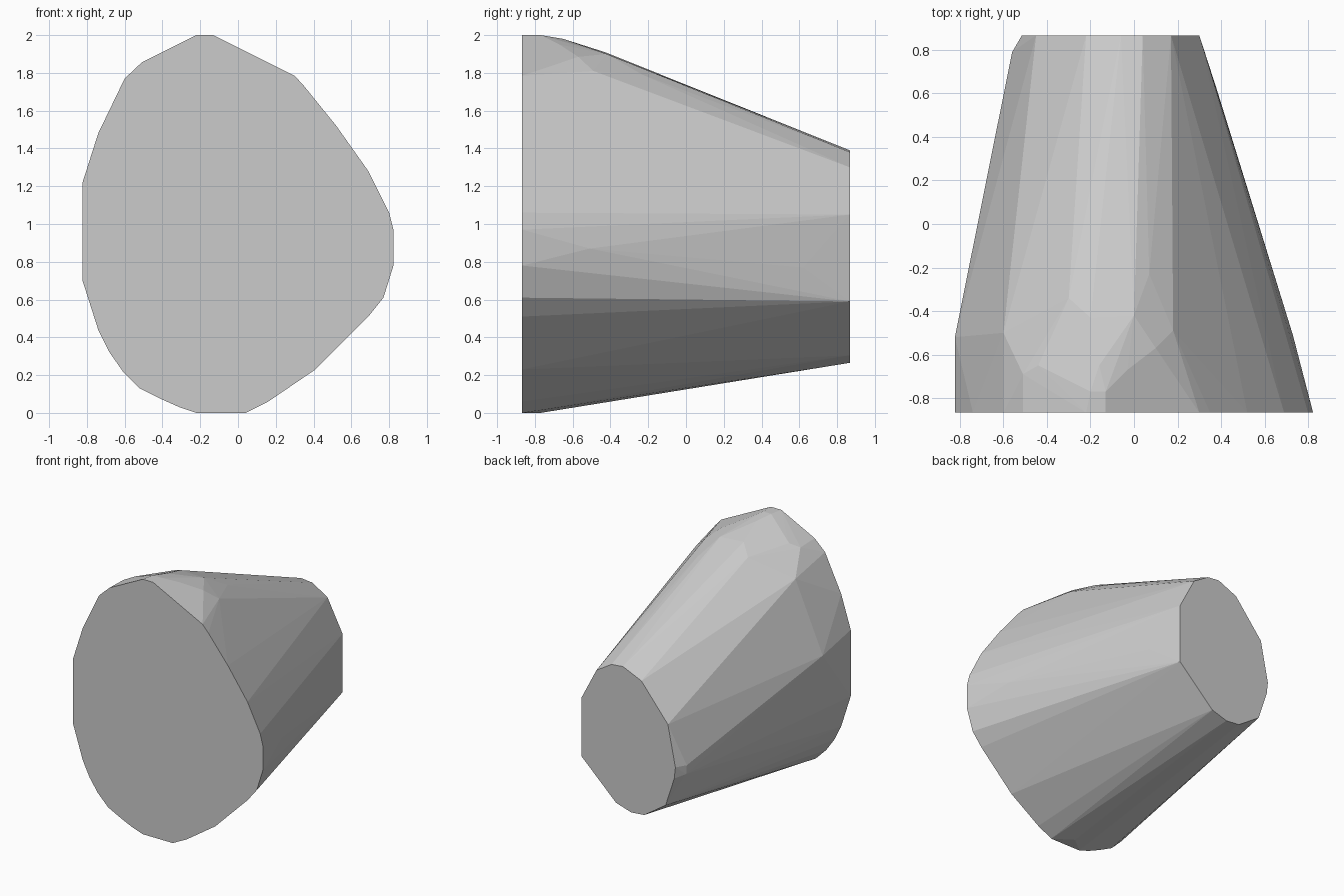
import bpy, bmesh, math

HALF = 0.867  # half depth along y

# Large front outline (x, z)
front = [(-.22, 2), (-.13, 2), (.30, 1.785), (.35, 1.73), (.52, 1.52), (.69, 1.28),
         (.80, 1.06), (.823, .97), (.823, .78), (.77, .61), (.69, .51), (.41, .23),
         (.16, .06), (.04, 0), (-.22, 0), (-.31, .03), (-.40, .07), (-.52, .13),
         (-.61, .22), (-.68, .32), (-.74, .44), (-.823, .70), (-.823, 1.22),
         (-.74, 1.48), (-.60, 1.77), (-.51, 1.855)]

# Small back outline (x, z)
back = [(.30, 1.05), (.17, 1.30), (.04, 1.38), (-.06, 1.39), (-.22, 1.32),
        (-.45, 1.04), (-.515, .72), (-.505, .63), (-.43, .40), (-.245, .275),
        (-.13, .265), (0, .305), (.30, .59)]

# Chipped shoulder points between the caps (x, y, z)
shoulder = [(-.20, -.77, 2), (-.13, -.77, 2), (-.03, -.67, 1.95), (-.16, -.65, 1.98),
            (-.20, -.43, 1.91), (0, -.42, 1.90), (-.30, -.34, 1.85), (.10, -.57, 1.885),
            (.18, -.49, 1.81), (.07, -.23, 1.79), (-.51, -.69, 1.85), (-.44, -.65, 1.88),
            (-.60, -.50, 1.70), (-.823, -.52, 1.15), (.73, -.51, .87), (.38, .62, .77),
            (-.56, .79, .72), (-.555, .79, .65), (-.10, -.77, 0)]

points = ([(x, -HALF, z) for x, z in front] + [(x, HALF, z) for x, z in back] + shoulder)

# Wrap the outlines in a faceted convex skin
bm = bmesh.new()
verts = [bm.verts.new(p) for p in points]
bmesh.ops.convex_hull(bm, input=verts)
bmesh.ops.delete(bm, geom=[v for v in bm.verts if not v.link_faces], context='VERTS')
bmesh.ops.dissolve_limit(bm, angle_limit=math.radians(0.5), verts=bm.verts[:], edges=bm.edges[:])
bmesh.ops.recalc_face_normals(bm, faces=bm.faces[:])

mesh = bpy.data.meshes.new("tapered_rock")
bm.to_mesh(mesh)
bm.free()
rock = bpy.data.objects.new("tapered_rock", mesh)
bpy.context.collection.objects.link(rock)
